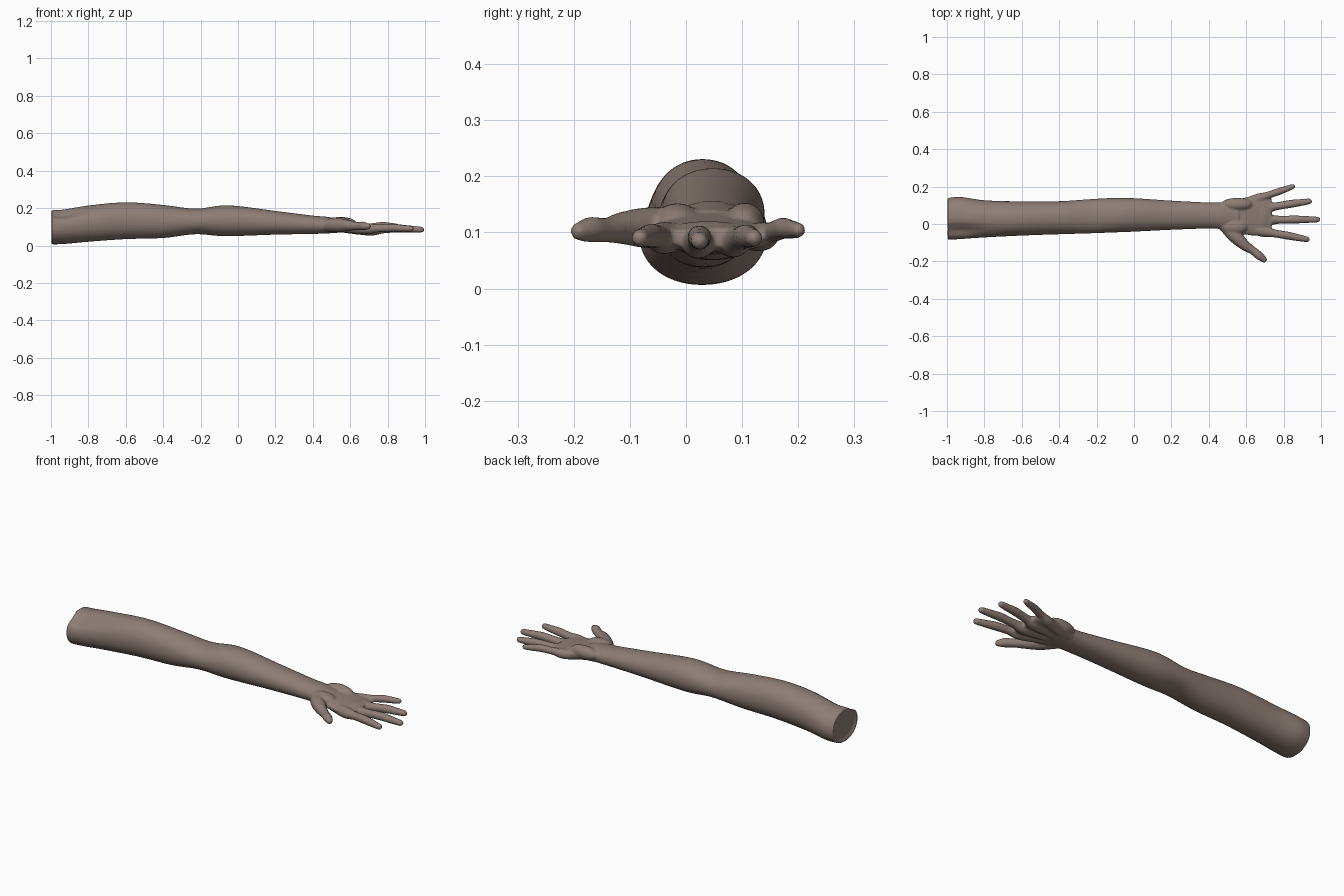
import bpy, bmesh, math
from mathutils import Vector

cube = bpy.data.objects.get("Cube")
if cube:
    bpy.data.objects.remove(cube, do_unlink=True)

skin = bpy.data.materials.new("brown_skin")
skin.use_nodes = True
colour = (0.27, 0.205, 0.18, 1)
skin.diffuse_color = colour
bsdf = skin.node_tree.nodes["Principled BSDF"]
bsdf.inputs["Base Color"].default_value = colour
bsdf.inputs["Roughness"].default_value = 0.7

bm = bmesh.new()
SIDES = 32


def spline(points, steps):
    """Smooth curve through stations of any dimension."""
    out = []
    last = len(points) - 1
    for i in range(last):
        a, b, c, d = (points[max(0, min(last, i + k))] for k in (-1, 0, 1, 2))
        for s in range(steps):
            t = s / steps
            out.append([0.5 * (2 * q + (r - p) * t
                               + (2 * p - 5 * q + 4 * r - u) * t * t
                               + (3 * q - p - 3 * r + u) * t ** 3)
                        for p, q, r, u in zip(a, b, c, d)])
    out.append(list(points[-1]))
    return out


def loft(stations, steps=6, power=1.0, upright=False):
    """Closed tube through (x, y, z, half width, half height) stations."""
    rows = spline(stations, steps)
    rings = []
    for i, (x, y, z, w, h) in enumerate(rows):
        p, q = rows[max(0, i - 1)], rows[min(len(rows) - 1, i + 1)]
        along = Vector((q[0] - p[0], q[1] - p[1], 0)).normalized()
        side = Vector((0, 1, 0)) if upright else Vector((-along.y, along.x, 0))
        ring = []
        for k in range(SIDES):
            a = math.tau * k / SIDES
            c, s = math.cos(a), math.sin(a)
            c = math.copysign(abs(c) ** power, c)
            s = math.copysign(abs(s) ** power, s)
            ring.append(bm.verts.new(Vector((x, y, z)) + side * w * c + Vector((0, 0, h * s))))
        rings.append(ring)
    for r0, r1 in zip(rings, rings[1:]):
        for k in range(SIDES):
            n = (k + 1) % SIDES
            bm.faces.new((r0[k], r0[n], r1[n], r1[k]))
    bm.faces.new(rings[0][::-1])
    bm.faces.new(rings[-1])
    return rings


def digit(path, radii):
    """Finger with rounded tip along (x, y, z) points."""
    stations = [(*p, r, r) for p, r in zip(path, radii)]
    loft(stations)
    bmesh.ops.create_uvsphere(
        bm, u_segments=16, v_segments=10, radius=radii[-1])
    tip = bm.verts[:][-(16 * 9 + 2):]
    bmesh.ops.translate(bm, verts=tip, vec=path[-1])


def mound(centre, size):
    ball = bmesh.ops.create_uvsphere(bm, u_segments=24, v_segments=14, radius=1)["verts"]
    bmesh.ops.scale(bm, verts=ball, vec=size)
    bmesh.ops.translate(bm, verts=ball, vec=centre)


# Upper arm, elbow, forearm and wrist: x, front, back, bottom, top
limits = [
    (-1.0, -.085, .138, .006, .19), (-.93, -.081, .145, .008, .193),
    (-.8, -.072, .127, .02, .214), (-.6, -.062, .121, .034, .231),
    (-.4, -.055, .122, .04, .217), (-.23, -.05, .133, .06, .197),
    (-.1, -.045, .14, .051, .213), (0, -.041, .138, .051, .211),
    (.2, -.031, .125, .058, .185), (.4, -.024, .115, .062, .16),
    (.47, -.027, .115, .064, .154), (.56, -.03, .11, .07, .14)]
arm = loft([(x, (f + b) / 2, (d + u) / 2, (b - f) / 2, (u - d) / 2)
            for x, f, b, d, u in limits], steps=8, power=0.95, upright=True)

# Shallow armpit groove on the upper arm
for v in (v for ring in arm for v in ring):
    if v.co.x < -0.6 and v.co.z > 0.11:
        fade = math.exp(-((v.co.x + 0.93) / 0.12) ** 2)
        v.co.z -= 0.022 * fade * math.exp(-((v.co.y + 0.035) / 0.03) ** 2)

# Scooped shoulder end
shoulder = next(f for f in bm.faces if len(f.verts) == SIDES
                and f.calc_center_median().x < -0.99)
for width, depth in ((0.008, 0.0), (0.025, -0.012)):
    bmesh.ops.inset_region(bm, faces=[shoulder], thickness=width, depth=depth)

# Palm
loft([(.44, .045, .108, .062, .04), (.5, .042, .106, .078, .037),
      (.58, .042, .102, .096, .03), (.65, .045, .096, .108, .026),
      (.7, .048, .091, .106, .024), (.735, .05, .09, .085, .018)],
     power=0.8, upright=True)

# Thumb and little-finger pads, leaving the middle of the palm hollow
mound((.535, -.015, .118), (.075, .042, .034))
mound((.55, .105, .118), (.085, .035, .035))
mound((.685, .04, .097), (.04, .085, .023))

# Fingers: knuckle, middle joint, tip
fingers = [
    ((.68, -.038, .09), (.82, -.062, .094), (.925, -.082, .09)),
    ((.7, .022, .082), (.86, .024, .091), (.981, .024, .085)),
    ((.69, .083, .084), (.835, .107, .093), (.937, .121, .09)),
    ((.65, .132, .092), (.77, .172, .107), (.848, .2, .104))]
for i, (knuckle, joint, tip) in enumerate(fingers):
    k, j, t = Vector(knuckle), Vector(joint), Vector(tip)
    root = Vector((.52, .005 + .026 * i, .094))
    size = 0.9 if i == 3 else 1.0
    digit([root, k, k.lerp(j, .5), j, j.lerp(t, .5), t],
          [r * size for r in (.02, .029, .0215, .0215, .019, .0155)])

# Thumb
digit([(.47, .005, .105), (.535, -.06, .108), (.59, -.112, .108),
       (.635, -.142, .104), (.67, -.17, .105), (.695, -.19, .102)],
      [.03, .037, .029, .022, .023, .0165])

bmesh.ops.recalc_face_normals(bm, faces=bm.faces[:])
mesh = bpy.data.meshes.new("arm_and_hand")
bm.to_mesh(mesh)
bm.free()
body = bpy.data.objects.new("arm_and_hand", mesh)
bpy.context.collection.objects.link(body)
mesh.materials.append(skin)

# Blend all parts into one smooth skin
blend = body.modifiers.new("blend", 'REMESH')
blend.mode = 'VOXEL'
blend.voxel_size = 0.005
blend.use_smooth_shade = True
soften = body.modifiers.new("soften", 'SMOOTH')
soften.factor = 0.5
soften.iterations = 8
bpy.context.view_layer.objects.active = body
body.select_set(True)
bpy.ops.object.shade_smooth()
